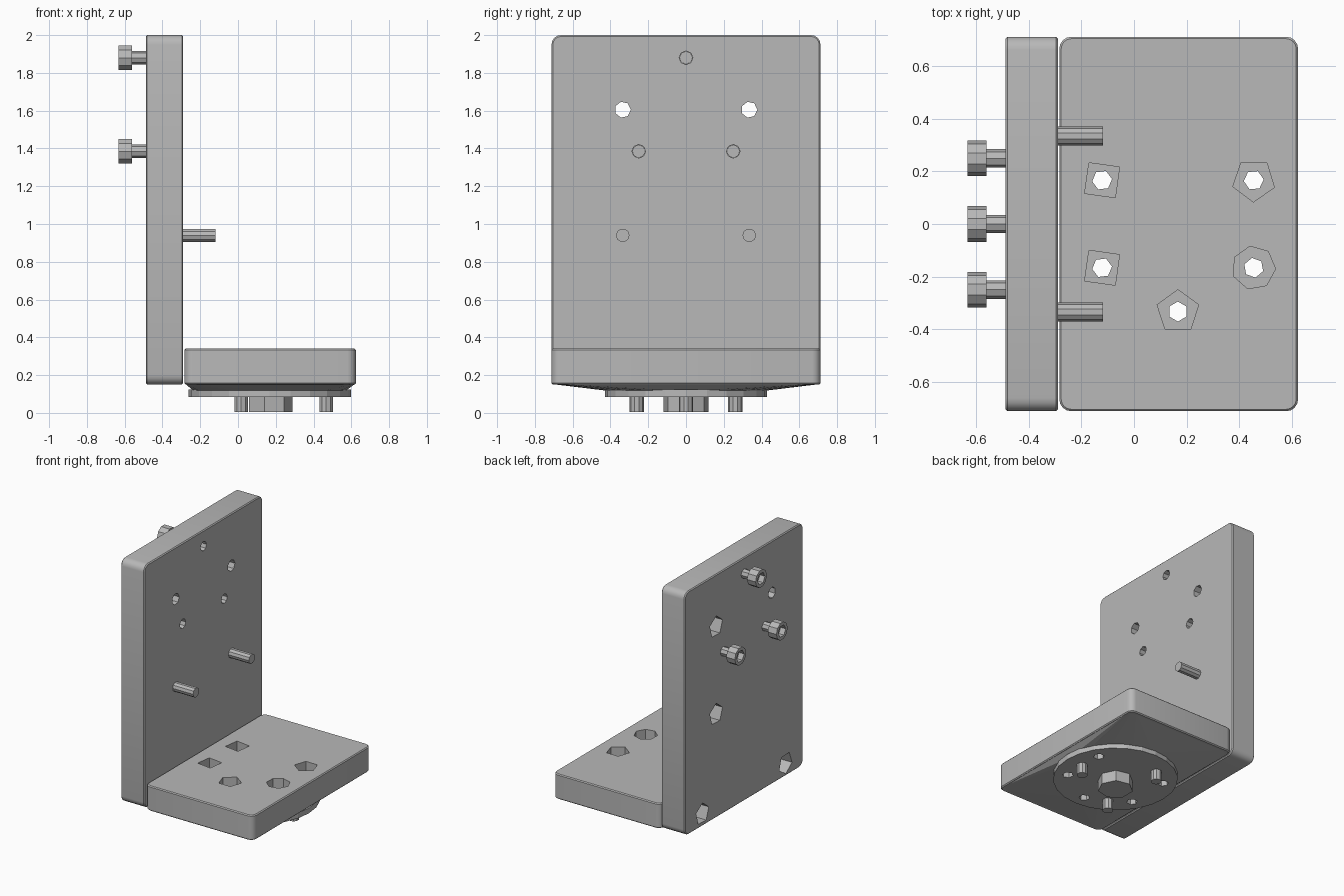
import bpy
import bmesh
from math import cos, sin, pi, radians
from mathutils import Matrix, Vector

if "Cube" in bpy.data.objects:
    bpy.data.objects.remove(bpy.data.objects["Cube"], do_unlink=True)

grey = bpy.data.materials.new("machined grey")
grey.use_nodes = True
grey.diffuse_color = (0.48, 0.48, 0.48, 1)
grey.node_tree.nodes["Principled BSDF"].inputs["Base Color"].default_value = grey.diffuse_color

ALONG_X = Matrix.Rotation(pi / 2, 4, "Y")


def finish(name, bm):
    bmesh.ops.recalc_face_normals(bm, faces=bm.faces)
    mesh = bpy.data.meshes.new(name)
    bm.to_mesh(mesh)
    bm.free()
    mesh.materials.append(grey)
    obj = bpy.data.objects.new(name, mesh)
    bpy.context.collection.objects.link(obj)
    return obj


def apply(obj, mod):
    bpy.context.view_layer.objects.active = obj
    bpy.ops.object.modifier_apply(modifier=mod.name)


def cylinder(name, start, length, radius, sides=8, axis="Z", turn=0, tip=None):
    """Prism that begins at start and runs along +axis."""
    bm = bmesh.new()
    bmesh.ops.create_cone(bm, cap_ends=True, segments=sides, radius1=radius,
                          radius2=tip or radius, depth=length)
    place = Matrix.Translation((0, 0, length / 2)) @ Matrix.Rotation(radians(turn), 4, "Z")
    if axis == "X":
        place = ALONG_X @ place
    bm.transform(Matrix.Translation(start) @ place)
    return finish(name, bm)


def cut(obj, *args, **kwargs):
    cutter = cylinder("cutter", *args, **kwargs)
    cutter.hide_render = True
    mod = obj.modifiers.new("hole", "BOOLEAN")
    mod.operation = "DIFFERENCE"
    mod.solver = "EXACT"
    mod.object = cutter
    apply(obj, mod)
    bpy.data.objects.remove(cutter, do_unlink=True)


def rounded_outline(w, h, r, steps=4):
    """Rounded rectangle outline, centred on the origin."""
    pts = []
    for i, (sx, sy) in enumerate(((1, 1), (-1, 1), (-1, -1), (1, -1))):
        for k in range(steps + 1):
            a = (i + k / steps) * pi / 2
            pts.append((sx * (w / 2 - r) + r * cos(a), sy * (h / 2 - r) + r * sin(a)))
    return pts


def plate(name, outline, thickness, matrix):
    bm = bmesh.new()
    face = bm.faces.new([bm.verts.new((x, y, 0)) for x, y in outline])
    ext = bmesh.ops.extrude_face_region(bm, geom=[face])
    moved = [v for v in ext["geom"] if isinstance(v, bmesh.types.BMVert)]
    bmesh.ops.translate(bm, verts=moved, vec=(0, 0, thickness))
    bm.transform(matrix)
    obj = finish(name, bm)
    bevel = obj.modifiers.new("edge", "BEVEL")
    bevel.width = 0.007
    bevel.segments = 1
    bevel.limit_method = "ANGLE"
    bevel.angle_limit = radians(50)
    apply(obj, bevel)
    return obj


# Upright plate and base plate
upright = plate("upright_plate", rounded_outline(1.85, 1.424, 0.05), 0.198,
                Matrix.Translation((-0.488, 0, 1.075)) @ ALONG_X)
base = plate("base_plate", rounded_outline(0.908, 1.424, 0.045), 0.19,
             Matrix.Translation((0.17, 0, 0.15)))

# Shallow tapered underside and the round flange below it
CX = 0.167
bm = bmesh.new()
for x, y in rounded_outline(0.895, 1.41, 0.045, 2):
    bm.verts.new((x + 0.17, y, 0.152))
for k in range(16):
    a = k * pi / 8
    bm.verts.new((CX + 0.40 * cos(a), 0.40 * sin(a), 0.115))
bmesh.ops.convex_hull(bm, input=bm.verts)
underside = finish("tapered_underside", bm)
flange = cylinder("round_flange", (CX, 0, 0.085), 0.04, 0.43, 24)

# Ring of six counterbored holes through the base
for k, (sides, turn) in enumerate(((5, 35), (5, 95), (4, 37), (4, 37), (5, 0), (7, 10))):
    a = radians(30 + 60 * k)
    x, y = CX + 0.333 * cos(a), 0.333 * sin(a)
    cut(base, (x, y, 0.22), 0.2, 0.083, sides, turn=turn)
    for part in (base, underside, flange):
        cut(part, (x, y, 0), 0.3, 0.038, 6, turn=turn)

# Centre boss and three locating pins under the flange
cylinder("centre_boss", (CX, 0, 0.004), 0.09, 0.122, 7, turn=13)
for k in range(3):
    a = k * 2 * pi / 3
    cylinder(f"locating_pin_{k + 1}",
             (CX + 0.30 * cos(a), 0.30 * sin(a), 0.006), 0.09, 0.038, 10)

# Counterbores in the back of the upright
BACK, FRONT = -0.488, -0.29
for side, label in ((1, "left"), (-1, "right")):
    y = 0.335 * side
    for z in (1.605, 0.94):
        cut(upright, (BACK - 0.05, y, z), 0.15, 0.08, 5, axis="X", turn=20 * side)
    cut(upright, (BACK - 0.1, y, 1.605), 0.4, 0.043, 7, axis="X")
    cut(upright, (BACK - 0.05, 0.5 * side, 0.245), 0.15, 0.08, 5, axis="X", turn=20 * side)
    cut(upright, (FRONT - 0.08, 0.125 * side, 0.335), 0.2, 0.03, 6, axis="X")
    # Dowel that sticks out over the base
    cylinder(f"{label}_dowel", (BACK + 0.08, y, 0.94), 0.29, 0.036, 10, axis="X")

# Three socket head screws through the upright
for k in range(3):
    y, z = ((0, 1.88), (0.25, 1.385), (-0.25, 1.385))[k]
    cut(upright, (FRONT - 0.09, y, z), 0.2, 0.036, 8, axis="X")
    cylinder(f"screw_shank_{k + 1}", (-0.58, y, z), 0.22, 0.035, 8, axis="X")
    head = cylinder(f"screw_head_{k + 1}", (-0.633, y, z), 0.072, 0.068, 10, axis="X")
    cut(head, (-0.68, y, z), 0.09, 0.045, 6, axis="X")

# Smooth the rounded corners, keep hard edges crisp
for obj in (upright, base):
    bpy.ops.object.select_all(action="DESELECT")
    obj.select_set(True)
    bpy.context.view_layer.objects.active = obj
    bpy.ops.object.shade_smooth_by_angle(angle=radians(30))
